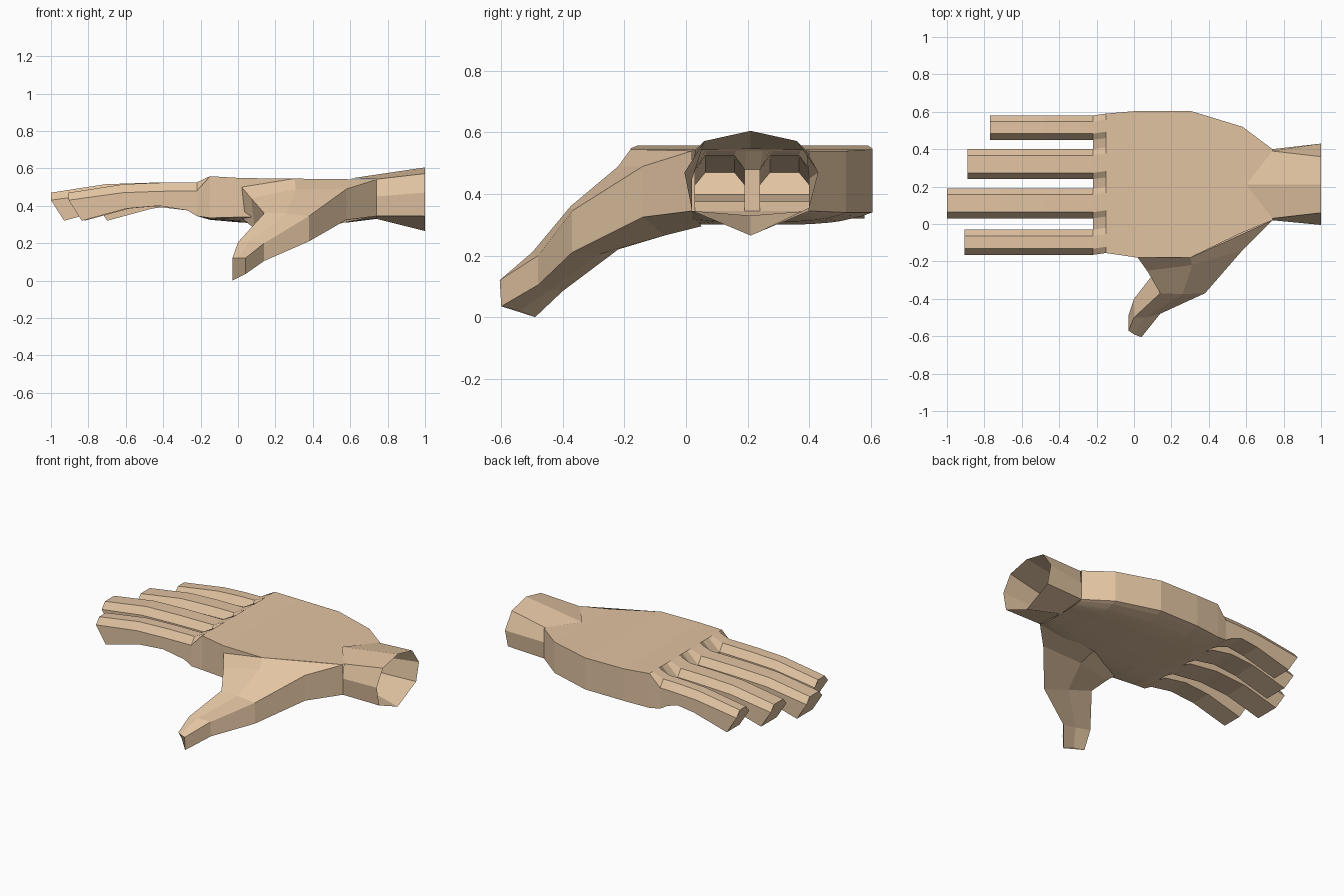
import bpy, bmesh

skin = bpy.data.materials.new("skin")
skin.diffuse_color = (0.76, 0.55, 0.36, 1)


def make(name, verts, faces):
    bm = bmesh.new()
    vs = [bm.verts.new(v) for v in verts]
    for f in faces:
        bm.faces.new([vs[i] for i in f])
    bmesh.ops.recalc_face_normals(bm, faces=bm.faces[:])
    mesh = bpy.data.meshes.new(name)
    bm.to_mesh(mesh)
    bm.free()
    mesh.materials.append(skin)
    ob = bpy.data.objects.new(name, mesh)
    bpy.context.collection.objects.link(ob)
    return ob


def loft(name, rings, cap_end=False, extra=()):
    n = len(rings[0])
    verts = [p for r in rings for p in r]
    faces = [(k * n + i, k * n + (i + 1) % n, (k + 1) * n + (i + 1) % n, (k + 1) * n + i)
             for k in range(len(rings) - 1) for i in range(n)]
    if cap_end:
        faces.append(tuple(range((len(rings) - 1) * n, len(rings) * n)))
    return make(name, verts, faces + list(extra))


# fingers: low y, high y, tip x
FINGERS = [(-0.165, -0.03, -0.905), (0.03, 0.19, -1.0), (0.24, 0.40, -0.89), (0.45, 0.58, -0.77)]
BASE, BEVEL = -0.22, 0.033


def finger_ring(lo, hi, x, top, mid, xb, bottom):
    return [(xb, lo, bottom), (x, lo, mid), (x, lo + BEVEL, top),
            (x, hi - BEVEL, top), (x, hi, mid), (xb, hi, bottom)]


for i, (lo, hi, tip) in enumerate(FINGERS):
    s = tip + 1
    stations = [(BASE, 0.525, 0.48, BASE, 0.345),
                (BASE - 0.05, 0.525, 0.48, BASE - 0.05, 0.375),
                (-0.48 + s * 0.6, 0.523, 0.477, -0.48 + s * 0.6, 0.40),
                (-0.71 + s, 0.515, 0.47, -0.69 + s, 0.385),
                (tip, 0.47, 0.43, tip + 0.07, 0.32)]
    loft(f"finger_{i + 1}", [finger_ring(lo, hi, *st) for st in stations], cap_end=True)

# palm: columns follow the finger edges so the knuckle openings match
cols = [y for lo, hi, _ in FINGERS for y in (lo, lo + BEVEL, hi - BEVEL, hi)]
n = len(cols)
span = cols[-1] - cols[0]
front_top = [(BASE, y, 0.525 if i % 4 in (1, 2) else 0.48) for i, y in enumerate(cols)]
front_low = [(BASE, y, 0.345) for y in cols]
rings = [front_top + front_low[::-1]]
# x, low y, high y, top z, side bottom z, belly depth
for x, y0, y1, zt, zb, belly in [(-0.15, -0.155, 0.59, 0.558, 0.335, 0.01),
                                 (0.02, -0.18, 0.605, 0.548, 0.34, 0.03),
                                 (0.30, -0.18, 0.605, 0.545, 0.34, 0.04),
                                 (0.58, -0.045, 0.52, 0.54, 0.34, 0.03),
                                 (0.74, 0.02, 0.40, 0.54, 0.345, 0.015)]:
    ts = [(y - cols[0]) / span for y in cols]
    top = [(x, y0 + t * (y1 - y0), zt) for t in ts]
    low = [(x, y0 + t * (y1 - y0), zb - belly * (1 - (2 * t - 1) ** 4)) for t in ts]
    rings.append(top + low[::-1])
webs = [(i, i + 1, 2 * n - 2 - i, 2 * n - 1 - i) for i in (3, 7, 11)]
loft("palm", rings, extra=webs)

# wrist: open octagonal cuff
loft("wrist", [
    [(0.60, 0.21, 0.546), (0.74, 0.39, 0.542), (0.74, 0.40, 0.45), (0.74, 0.40, 0.345),
     (0.74, 0.21, 0.33), (0.74, 0.02, 0.345), (0.74, 0.02, 0.45), (0.74, 0.03, 0.542)],
    [(1, 0.21, 0.605), (1, 0.36, 0.572), (1, 0.43, 0.47), (1, 0.40, 0.355),
     (1, 0.21, 0.265), (1, 0.02, 0.345), (1, -0.005, 0.47), (1, 0.06, 0.572)]])

# thumb: rings of inner top, mid top, outer top, outer low, mid low, inner low
loft("thumb", [
    [(0.02, -0.18, 0.50), (0.30, -0.18, 0.545), (0.74, 0.02, 0.54),
     (0.74, 0.02, 0.345), (0.35, 0.05, 0.295), (0.02, -0.15, 0.335)],
    [(0.07, -0.25, 0.44), (0.31, -0.22, 0.49), (0.58, -0.14, 0.49),
     (0.58, -0.14, 0.325), (0.35, -0.07, 0.265), (0.09, -0.14, 0.275)],
    [(0.14, -0.37, 0.36), (0.26, -0.375, 0.36), (0.38, -0.37, 0.345),
     (0.38, -0.37, 0.21), (0.27, -0.28, 0.205), (0.14, -0.22, 0.22)],
    [(0.0, -0.50, 0.205), (0.06, -0.50, 0.21), (0.14, -0.48, 0.20),
     (0.14, -0.48, 0.105), (0.08, -0.44, 0.09), (0.0, -0.40, 0.085)],
    [(-0.03, -0.57, 0.12), (0.0, -0.59, 0.122), (0.04, -0.605, 0.12),
     (0.04, -0.60, 0.035), (0.01, -0.54, 0.02), (-0.03, -0.49, 0.0)]], cap_end=True)
